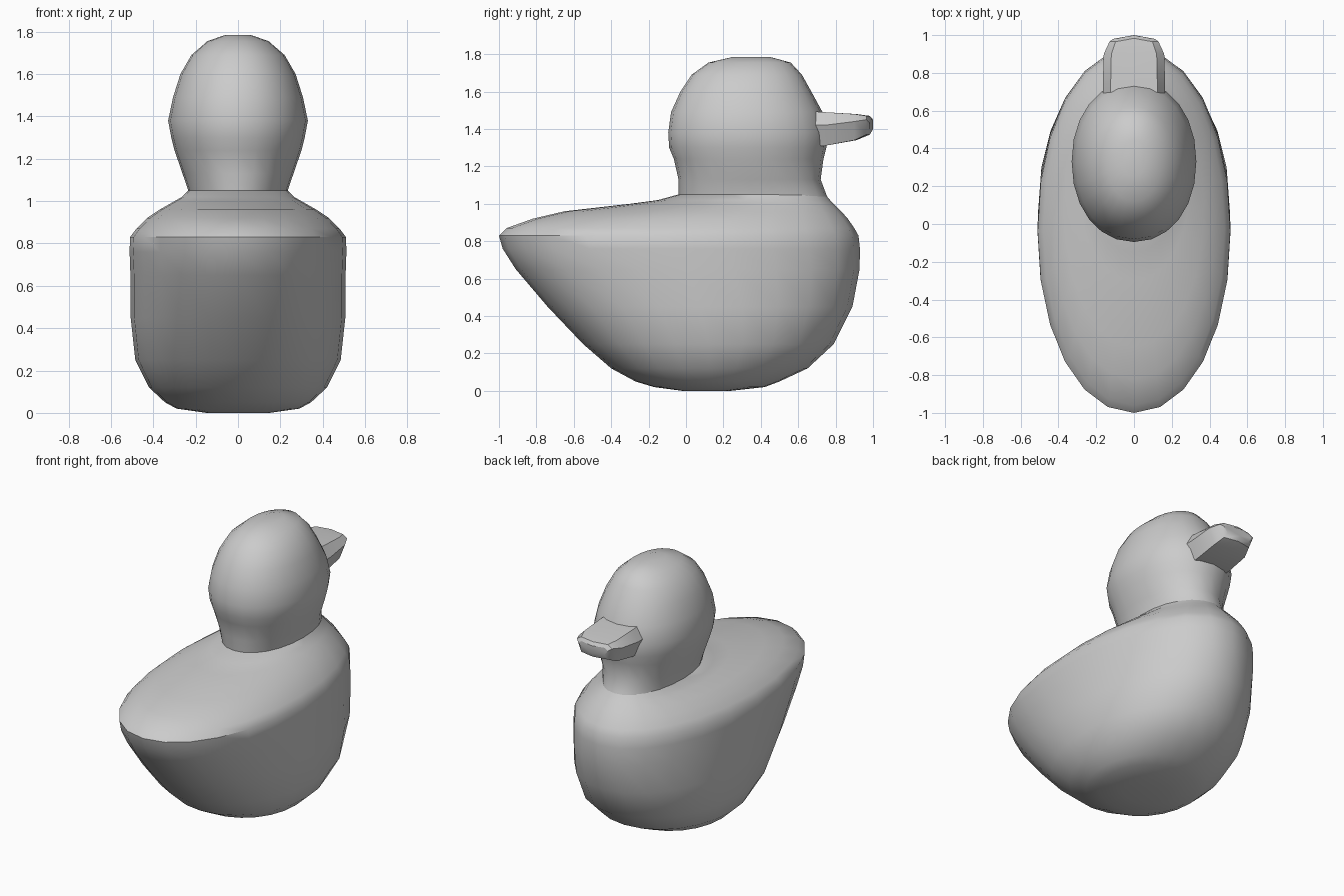
import bpy
import bmesh
from math import sin, cos, pi, radians

if "Cube" in bpy.data.objects:
    bpy.data.objects.remove(bpy.data.objects["Cube"])


def loft(name, rings, smooth_angle):
    """Skin a list of equal-length closed rings and cap both ends."""
    bm = bmesh.new()
    loops = [[bm.verts.new(p) for p in ring] for ring in rings]
    n = len(rings[0])
    for a, b in zip(loops, loops[1:]):
        for i in range(n):
            j = (i + 1) % n
            bm.faces.new((a[i], a[j], b[j], b[i]))
    bm.faces.new(loops[0])
    bm.faces.new(loops[-1])
    bmesh.ops.recalc_face_normals(bm, faces=bm.faces)
    mesh = bpy.data.meshes.new(name)
    bm.to_mesh(mesh)
    bm.free()
    ob = bpy.data.objects.new(name, mesh)
    bpy.context.collection.objects.link(ob)
    bpy.ops.object.select_all(action='DESELECT')
    ob.select_set(True)
    bpy.context.view_layer.objects.active = ob
    bpy.ops.object.shade_smooth_by_angle(angle=radians(smooth_angle))
    return ob


def oval(z, back, front, half, power=1.0, n=24):
    """Horizontal oval from its back and front y and its half width."""
    c, a = (back + front) / 2, (front - back) / 2
    pts = []
    for i in range(n):
        t = 2 * pi * i / n
        s, k = sin(t), cos(t)
        x = half * abs(s) ** power * (1 if s >= 0 else -1)
        y = a * abs(k) ** power * (1 if k >= 0 else -1)
        pts.append((x, c + y, z))
    return pts


# Body: z, back y, front y, half width
body = [
    (0.00, -0.02, 0.24, 0.15),
    (0.02, -0.17, 0.42, 0.29),
    (0.05, -0.27, 0.50, 0.345),
    (0.12, -0.40, 0.65, 0.42),
    (0.25, -0.55, 0.79, 0.485),
    (0.45, -0.74, 0.89, 0.507),
    (0.65, -0.91, 0.928, 0.508),
    (0.76, -0.98, 0.93, 0.512),
    (0.83, -1.00, 0.922, 0.51),
    (0.87, -0.96, 0.90, 0.48),
    (0.92, -0.82, 0.865, 0.43),
    (0.96, -0.65, 0.83, 0.37),
    (1.00, -0.30, 0.79, 0.30),
    (1.02, -0.15, 0.77, 0.265),
    (1.05, -0.04, 0.745, 0.235),
]
loft("body", [oval(*r, power=0.96) for r in body], 40)

# Head and neck
head = [
    (1.00, -0.03, 0.77, 0.23),
    (1.05, -0.04, 0.75, 0.235),
    (1.13, -0.04, 0.72, 0.262),
    (1.24, -0.065, 0.735, 0.30),
    (1.30, -0.09, 0.75, 0.315),
    (1.38, -0.095, 0.755, 0.33),
    (1.49, -0.08, 0.73, 0.307),
    (1.60, -0.03, 0.67, 0.272),
    (1.69, 0.03, 0.62, 0.22),
    (1.755, 0.12, 0.56, 0.145),
    (1.785, 0.25, 0.45, 0.06),
]
loft("head", [oval(*r, power=0.95) for r in head], 40)


# Beak: six-sided sections along y, with a bulged tip
def beak_ring(y, top, mid, low, wide, bulge):
    w = wide
    half = [(0, top, bulge), (0.75 * w, top, 0), (w, mid, 0),
            (0.75 * w, low, 0), (0, low, bulge)]
    pts = [(x, y + b, z) for x, z, b in half]
    return pts + [(-x, py, z) for x, py, z in pts[3:0:-1]]


sections = [
    (0.66, 1.495, 1.42, 1.31, 0.165, 0),
    (0.74, 1.49, 1.42, 1.31, 0.165, 0),
    (0.90, 1.48, 1.44, 1.34, 0.16, 0.01),
    (0.965, 1.47, 1.45, 1.37, 0.13, 0.018),
    (0.98, 1.45, 1.435, 1.40, 0.11, 0.02),
]
loft("beak", [beak_ring(*s) for s in sections], 30)
